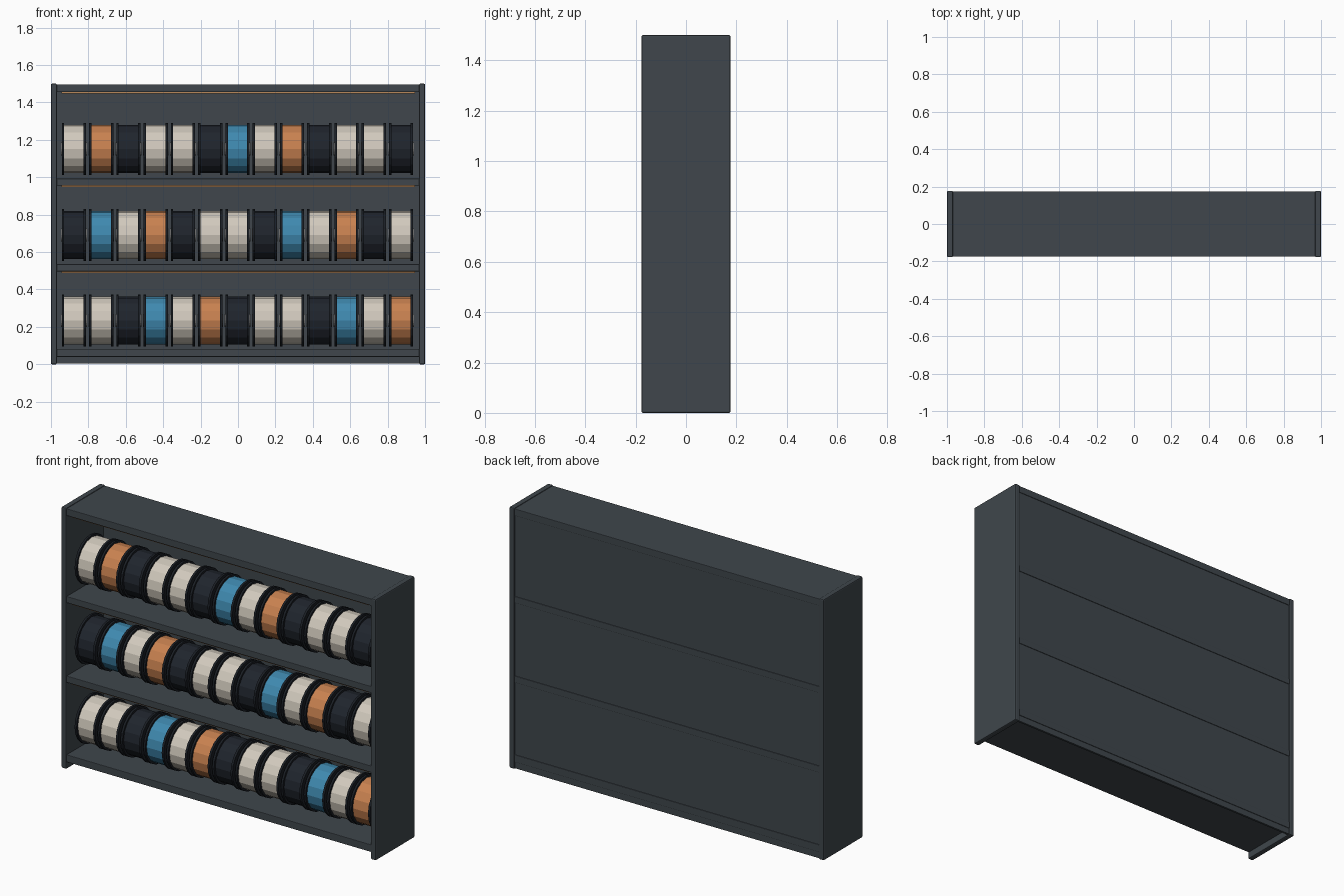
import bpy, bmesh
from math import pi
from mathutils import Matrix

if "Cube" in bpy.data.objects:
    bpy.data.objects.remove(bpy.data.objects["Cube"])


def material(name, rgb):
    m = bpy.data.materials.new(name)
    m.diffuse_color = (*rgb, 1)
    m.use_nodes = True
    m.node_tree.nodes["Principled BSDF"].inputs["Base Color"].default_value = m.diffuse_color
    return m


FRAME = material("slate", (0.05, 0.062, 0.072))
STRIP = material("warm_strip", (0.5, 0.25, 0.1))
FLANGE = material("black_plastic", (0.010, 0.013, 0.018))
HUB = material("hub_grey", (0.35, 0.35, 0.35))
FILAMENT = {
    "W": material("cream", (0.64, 0.59, 0.51)),
    "O": material("orange", (0.58, 0.22, 0.08)),
    "K": material("charcoal", (0.014, 0.018, 0.026)),
    "B": material("blue", (0.05, 0.25, 0.43)),
}


def finish(name, bm, mats):
    me = bpy.data.meshes.new(name)
    bm.to_mesh(me)
    bm.free()
    for m in mats:
        me.materials.append(m)
    ob = bpy.data.objects.new(name, me)
    bpy.context.collection.objects.link(ob)
    return ob


def box(name, x, y, z, mat, bevel=0.0):
    """Box from (min, max) ranges on each axis."""
    bm = bmesh.new()
    bmesh.ops.create_cube(bm, size=1)
    for v in bm.verts:
        v.co = [r[0] if c < 0 else r[1] for c, r in zip(v.co, (x, y, z))]
    ob = finish(name, bm, [mat])
    if bevel:
        mod = ob.modifiers.new("edge", "BEVEL")
        mod.width, mod.segments = bevel, 2
    return ob


def disc(bm, x0, x1, radius, sides, slot):
    """Cylinder along x added to bm with a material slot."""
    mat = Matrix.Translation(((x0 + x1) / 2, 0, 0)) @ Matrix.Rotation(pi / 2, 4, "Y")
    old = set(bm.faces)
    bmesh.ops.create_cone(bm, cap_ends=True, segments=sides, radius1=radius,
                          radius2=radius, depth=x1 - x0, matrix=mat)
    for f in set(bm.faces) - old:
        f.material_index = slot


# Cabinet: sides, back, top and shelves
D = 0.177
for side, x in (("left", (-1, -0.968)), ("right", (0.968, 1))):
    box(side + "_panel", x, (-D, D), (0, 1.5), FRAME, 0.006)
box("back_panel", (-0.97, 0.97), (0.16, 0.172), (0.004, 1.49), FRAME)
for name, z in (("bottom_shelf", (0.04, 0.082)), ("lower_shelf", (0.497, 0.535)),
                ("upper_shelf", (0.955, 0.992)), ("top_panel", (1.456, 1.496))):
    box(name, (-0.97, 0.97), (-0.174, 0.175), z, FRAME, 0.003)

# Thin light strips under the shelf fronts
for name, z in (("lower", 0.497), ("upper", 0.955), ("top", 1.456)):
    box(name + "_light_strip", (-0.945, 0.945), (-0.162, -0.148), (z - 0.008, z + 0.002), STRIP)

# One spool mesh per colour: wound core, two flanges, hub
spools = {}
for key, mat in FILAMENT.items():
    bm = bmesh.new()
    disc(bm, -0.053, 0.053, 0.128, 16, 0)
    for s in (-1, 1):
        a, b = sorted((s * 0.052, s * 0.065))
        disc(bm, a, b, 0.139, 20, 1)
    disc(bm, -0.069, 0.069, 0.035, 16, 2)
    spools[key] = finish("spool", bm, [mat, FLANGE, HUB])

# Rows of spools
rows = {0.235: "WWKBWOKWWKBWO", 0.692: "KBWOKWWKBWOKW", 1.15: "WOKWWKBWOKWWK"}
for r, (z, colours) in enumerate(rows.items()):
    for i, key in enumerate(colours):
        ob = bpy.data.objects.new(f"spool_{r + 1}_{i + 1}", spools[key].data)
        ob.location = (-0.877 + i * 0.1457, 0, z)
        bpy.context.collection.objects.link(ob)
for ob in spools.values():
    bpy.data.objects.remove(ob)
